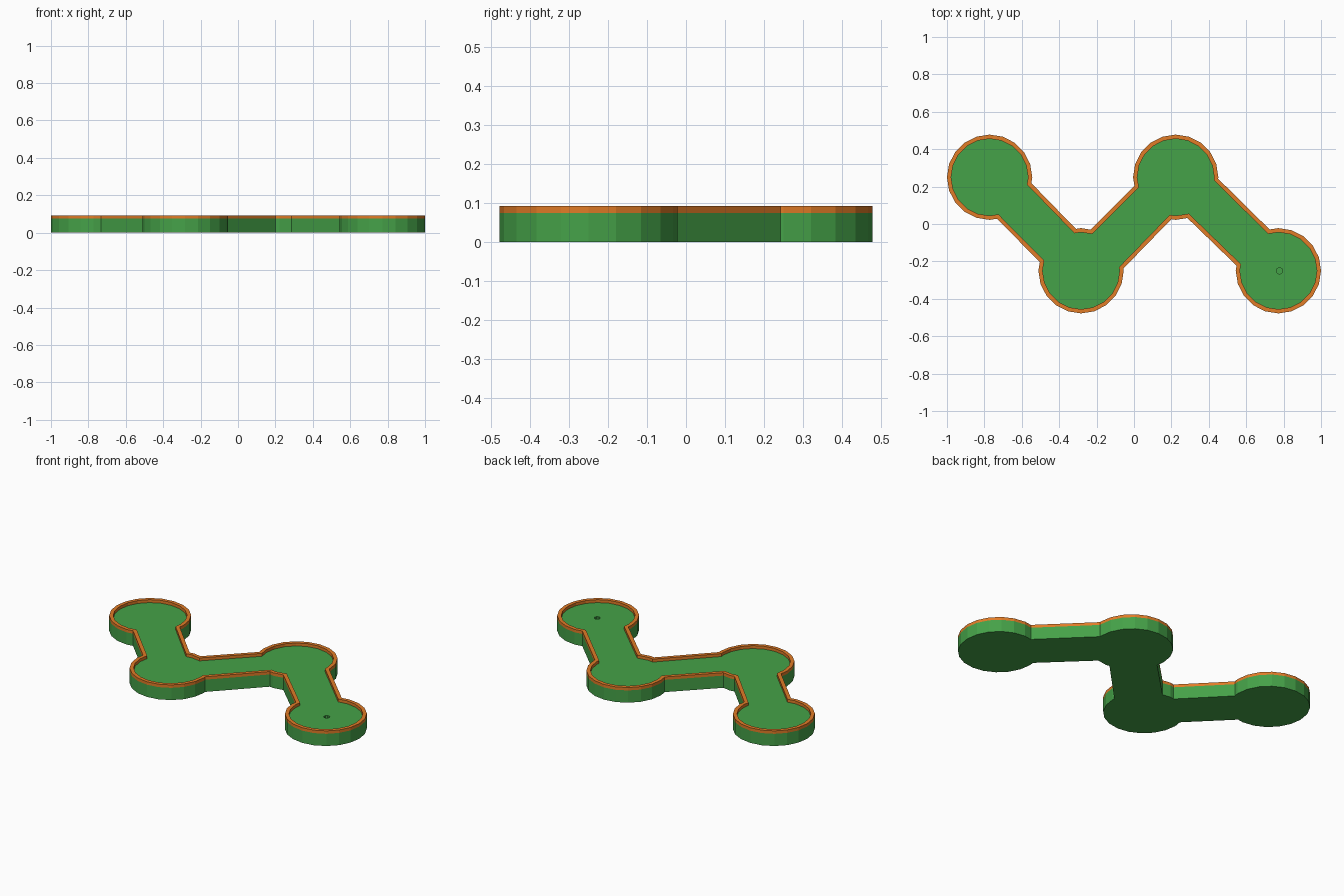
import bpy, bmesh, math
from mathutils import Vector

if "Cube" in bpy.data.objects:
    bpy.data.objects.remove(bpy.data.objects["Cube"])

R, SIDES, WALL = 0.228, 20, 0.022
RIM_Z, TOP_Z = 0.075, 0.093
C = [(-0.772, 0.25), (-0.283, -0.25), (0.223, 0.25), (0.772, -0.25)]
# Counter-clockwise walk: (disc, start angle, end angle); gaps become the straight lanes
ARCS = [(0, -8, 280), (1, 168, 363), (2, 264, 286),
        (3, 173, 462), (2, -2, 192), (1, 77, 97)]


def on_disc(i, deg):
    """Point on the 20-sided disc outline at an angle."""
    step = 360 / SIDES
    r = R * math.cos(math.radians(step / 2)) / math.cos(math.radians(deg % step - step / 2))
    a = math.radians(deg)
    return Vector((C[i][0] + r * math.cos(a), C[i][1] + r * math.sin(a)))


def outline():
    pts = []
    step = 360 / SIDES
    for i, a, b in ARCS:
        inner = [k * step for k in range(-2, 30) if a + 0.5 < k * step < b - 0.5]
        pts += [on_disc(i, d) for d in [a] + inner + [b]]
    return pts


def inset(pts, t):
    """Mitred inward offset of a counter-clockwise loop."""
    res = []
    for k, p in enumerate(pts):
        d1 = (p - pts[k - 1]).normalized()
        d2 = (pts[(k + 1) % len(pts)] - p).normalized()
        n1, n2 = Vector((-d1.y, d1.x)), Vector((-d2.y, d2.x))
        res.append(p + (n1 + n2) * t / (1 + n1.dot(n2)))
    return res


def ring(bm, pts, z):
    return [bm.verts.new((p.x, p.y, z)) for p in pts]


def bridge(bm, a, b):
    n = len(a)
    for k in range(n):
        bm.faces.new((a[k], a[(k + 1) % n], b[(k + 1) % n], b[k]))


def finish(bm, name, colour):
    bmesh.ops.recalc_face_normals(bm, faces=bm.faces[:])
    me = bpy.data.meshes.new(name)
    bm.to_mesh(me)
    bm.free()
    mat = bpy.data.materials.new(name + "_colour")
    mat.diffuse_color = colour
    mat.use_nodes = True
    mat.node_tree.nodes["Principled BSDF"].inputs["Base Color"].default_value = mat.diffuse_color
    me.materials.append(mat)
    bpy.context.collection.objects.link(bpy.data.objects.new(name, me))


outer = outline()
inner = inset(outer, WALL)

# Green course slab with a small cup sunk in the last disc
bm = bmesh.new()
low, high = ring(bm, outer, 0), ring(bm, outer, RIM_Z)
bridge(bm, low, high)
bm.faces.new(low[::-1])
cup = [Vector((0.778 + 0.017 * math.cos(k * math.pi / 5),
               -0.25 + 0.017 * math.sin(k * math.pi / 5))) for k in range(10)]
cup_top, cup_low = ring(bm, cup, RIM_Z), ring(bm, cup, 0.04)
bridge(bm, cup_low, cup_top)
bm.faces.new(cup_low)
edges = [bm.edges.get((l[k - 1], l[k])) for l in (high, cup_top) for k in range(len(l))]
bmesh.ops.triangle_fill(bm, edges=edges, use_beauty=True, normal=(0, 0, 1))
finish(bm, "course_base", (0.06, 0.36, 0.065, 1))

# Orange border rail
bm = bmesh.new()
loops = [ring(bm, outer, RIM_Z), ring(bm, outer, TOP_Z),
         ring(bm, inner, TOP_Z), ring(bm, inner, RIM_Z)]
for k in range(4):
    bridge(bm, loops[k], loops[(k + 1) % 4])
finish(bm, "border_rail", (0.75, 0.2, 0.02, 1))
